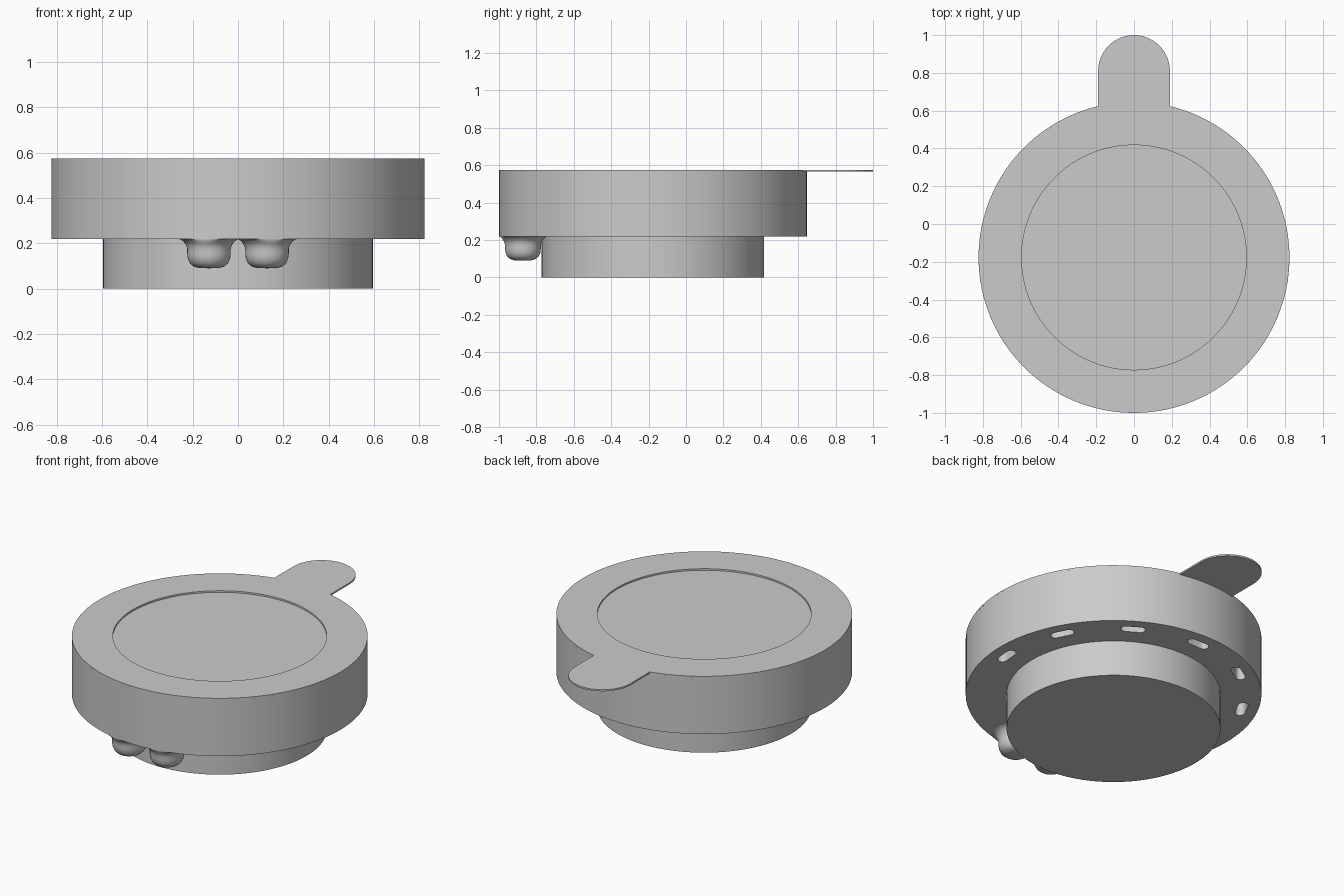
import bpy, bmesh, math
from mathutils import Matrix

if "Cube" in bpy.data.objects:
    bpy.data.objects.remove(bpy.data.objects["Cube"], do_unlink=True)

grey = bpy.data.materials.new("plain grey")
grey.use_nodes = True
COLOUR = (0.6, 0.6, 0.6, 1)
grey.diffuse_color = COLOUR
grey.node_tree.nodes["Principled BSDF"].inputs["Base Color"].default_value = COLOUR

CY = -0.177            # y of the round body's axis
R, R_BASE = 0.823, 0.595
Z_BASE, Z_LID, Z_TOP = 0.22, 0.565, 0.575
SEG = 128


def make_object(name, bm):
    bmesh.ops.recalc_face_normals(bm, faces=bm.faces)
    mesh = bpy.data.meshes.new(name)
    bm.to_mesh(mesh)
    bm.free()
    mesh.materials.append(grey)
    obj = bpy.data.objects.new(name, mesh)
    bpy.context.collection.objects.link(obj)
    return obj


def activate(obj):
    bpy.ops.object.select_all(action='DESELECT')
    obj.select_set(True)
    bpy.context.view_layer.objects.active = obj


def smooth(obj):
    activate(obj)
    bpy.ops.object.shade_smooth_by_angle(angle=math.radians(35))


def add_prism(bm, outline, z0, z1, matrix=Matrix()):
    low = [bm.verts.new(matrix @ Matrix.Translation((x, y, z0)).translation) for x, y in outline]
    high = [bm.verts.new(matrix @ Matrix.Translation((x, y, z1)).translation) for x, y in outline]
    bm.faces.new(low)
    bm.faces.new(high)
    n = len(outline)
    for i in range(n):
        j = (i + 1) % n
        bm.faces.new((low[i], low[j], high[j], high[i]))


def arc(cx, cy, r, a0, a1, n):
    return [(cx + r * math.cos(a0 + (a1 - a0) * i / n),
             cy + r * math.sin(a0 + (a1 - a0) * i / n)) for i in range(n + 1)]


def prism(name, outline, z0, z1):
    bm = bmesh.new()
    add_prism(bm, outline, z0, z1)
    return make_object(name, bm)


def cut(obj, cutter):
    cutter.hide_render = True
    mod = obj.modifiers.new("cut", 'BOOLEAN')
    mod.operation = 'DIFFERENCE'
    mod.solver = 'EXACT'
    mod.object = cutter
    activate(obj)
    bpy.ops.object.modifier_apply(modifier=mod.name)
    bpy.data.objects.remove(cutter, do_unlink=True)


def circle(r):
    return arc(0, CY, r, 0, 2 * math.pi, SEG)[:-1]


# Narrow round base and wide drum above it
base = prism("base", circle(R_BASE), 0, Z_BASE)
drum = prism("drum", circle(R), Z_BASE, Z_LID)

# Vent slots around the back of the drum's underside
bm = bmesh.new()
slot = (arc(0.042, 0, 0.028, -math.pi / 2, math.pi / 2, 8)
        + arc(-0.042, 0, 0.028, math.pi / 2, 1.5 * math.pi, 8))
for i in range(-3, 4):
    turn = (Matrix.Translation((0, CY, 0))
            @ Matrix.Rotation(math.radians(31.5 * i), 4, 'Z')
            @ Matrix.Translation((0, 0.731, 0)))
    add_prism(bm, slot, Z_BASE - 0.05, Z_BASE + 0.22, turn)
cut(drum, make_object("slot_cutter", bm))

# Thin lid ring with a round-ended pull tab at the back
TAB = 0.19
gap = math.asin(TAB / R)
lid_outline = (arc(0, CY, R, math.pi / 2 + gap, 2.5 * math.pi - gap, SEG)
               + arc(0, 1 - TAB, TAB, 0, math.pi, 32))
lid = prism("lid_ring_with_tab", lid_outline, Z_LID, Z_TOP)
cut(lid, prism("lid_cutter", circle(R_BASE), Z_LID - 0.1, Z_TOP + 0.1))

for part in (base, drum, lid):
    smooth(part)

# Two rounded knobs under the front edge, flaring into the drum
profile = [(0, 0.09), (0.045, 0.091), (0.068, 0.098), (0.084, 0.112), (0.093, 0.132),
           (0.096, 0.155), (0.096, 0.175), (0.101, 0.193), (0.112, 0.208),
           (0.125, 0.217), (0.14, 0.221)]
for side, name in ((1, "left_knob"), (-1, "right_knob")):
    bm = bmesh.new()
    verts = [bm.verts.new((r, 0, z)) for r, z in profile]
    edges = [bm.edges.new(pair) for pair in zip(verts, verts[1:])]
    bmesh.ops.spin(bm, geom=verts + edges, cent=(0, 0, 0), axis=(0, 0, 1),
                   angle=2 * math.pi, steps=40)
    bmesh.ops.remove_doubles(bm, verts=bm.verts, dist=0.0005)
    bmesh.ops.translate(bm, verts=bm.verts, vec=(side * 0.128, -0.872, 0))
    # Keep the flare within the drum's rim
    for v in bm.verts:
        d = math.hypot(v.co.x, v.co.y - CY)
        if d > R - 0.002:
            s = (R - 0.002) / d
            v.co.x *= s
            v.co.y = CY + (v.co.y - CY) * s
    smooth(make_object(name, bm))
